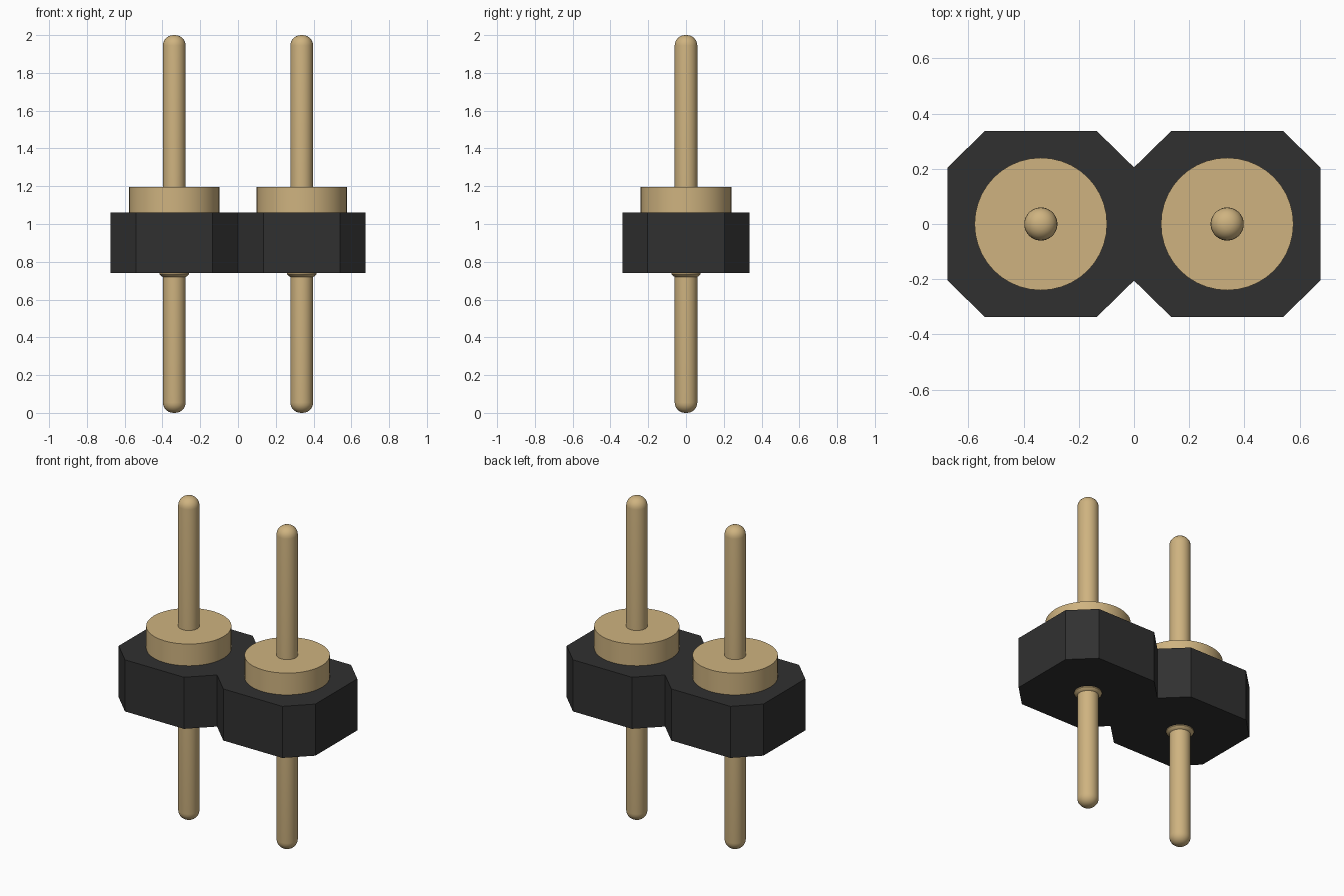
import bpy, bmesh, math

cube = bpy.data.objects.get("Cube")
if cube:
    bpy.data.objects.remove(cube)


def material(name, color, rough):
    m = bpy.data.materials.new(name)
    m.use_nodes = True
    m.diffuse_color = (*color, 1)
    bsdf = m.node_tree.nodes["Principled BSDF"]
    bsdf.inputs["Base Color"].default_value = (*color, 1)
    bsdf.inputs["Roughness"].default_value = rough
    return m


brass = material("brass", (0.62, 0.45, 0.215), 0.4)
black = material("black plastic", (0.03, 0.03, 0.03), 0.6)


def make_object(name, bm, mat, x=0):
    bmesh.ops.recalc_face_normals(bm, faces=bm.faces)
    mesh = bpy.data.meshes.new(name)
    bm.to_mesh(mesh)
    bm.free()
    mesh.materials.append(mat)
    ob = bpy.data.objects.new(name, mesh)
    ob.location.x = x
    bpy.context.collection.objects.link(ob)
    return ob


def lathe(name, profile, mat, x, sides=40):
    """Revolve (radius, z) points around the vertical axis."""
    bm = bmesh.new()
    verts = [bm.verts.new((r, 0, z)) for r, z in profile]
    edges = [bm.edges.new(pair) for pair in zip(verts, verts[1:])]
    bmesh.ops.spin(bm, geom=verts + edges, axis=(0, 0, 1), cent=(0, 0, 0),
                   angle=math.tau, steps=sides, use_duplicate=False)
    bmesh.ops.remove_doubles(bm, verts=bm.verts, dist=1e-4)
    ob = make_object(name, bm, mat, x)
    bpy.ops.object.select_all(action='DESELECT')
    ob.select_set(True)
    bpy.context.view_layer.objects.active = ob
    bpy.ops.object.shade_smooth_by_angle(angle=math.radians(35))
    return ob


# Housing: two joined octagons extruded upward
BOTTOM, TOP = 0.74, 1.06
quarter = [(0.675, 0.205), (0.54, 0.337), (0.135, 0.337)]
half = quarter + [(0, 0.205)] + [(-x, y) for x, y in reversed(quarter)]
outline = half + [(-x, -y) for x, y in half]
bm = bmesh.new()
base = bm.faces.new([bm.verts.new((x, y, BOTTOM)) for x, y in outline])
walls = bmesh.ops.extrude_face_region(bm, geom=[base], use_keep_orig=True)
top_verts = [v for v in walls["geom"] if isinstance(v, bmesh.types.BMVert)]
bmesh.ops.translate(bm, verts=top_verts, vec=(0, 0, TOP - BOTTOM))
make_object("housing", bm, black)

# Pin: rounded rod, with a wide collar above and a small flare below the housing
R, TIP = 0.06, 0.055
arc = [(R - TIP + TIP * math.sin(a), TIP - TIP * math.cos(a))
       for a in (math.radians(15 * i) for i in range(7))]
lower_tip = [(0, 0)] + arc
upper_tip = [(r, 2 - z) for r, z in reversed(lower_tip)]
flare = [(R, 0.72), (0.068, 0.724), (0.078, 0.734), (0.078, 0.76)]
collar = [(0.24, 1.04), (0.24, 1.195), (R, 1.195)]

for side, x in (("left", 0.3375), ("right", -0.3375)):
    lathe(side + "_pin", lower_tip + flare + [(0.078, 1.04)] + collar + upper_tip,
          brass, x)
